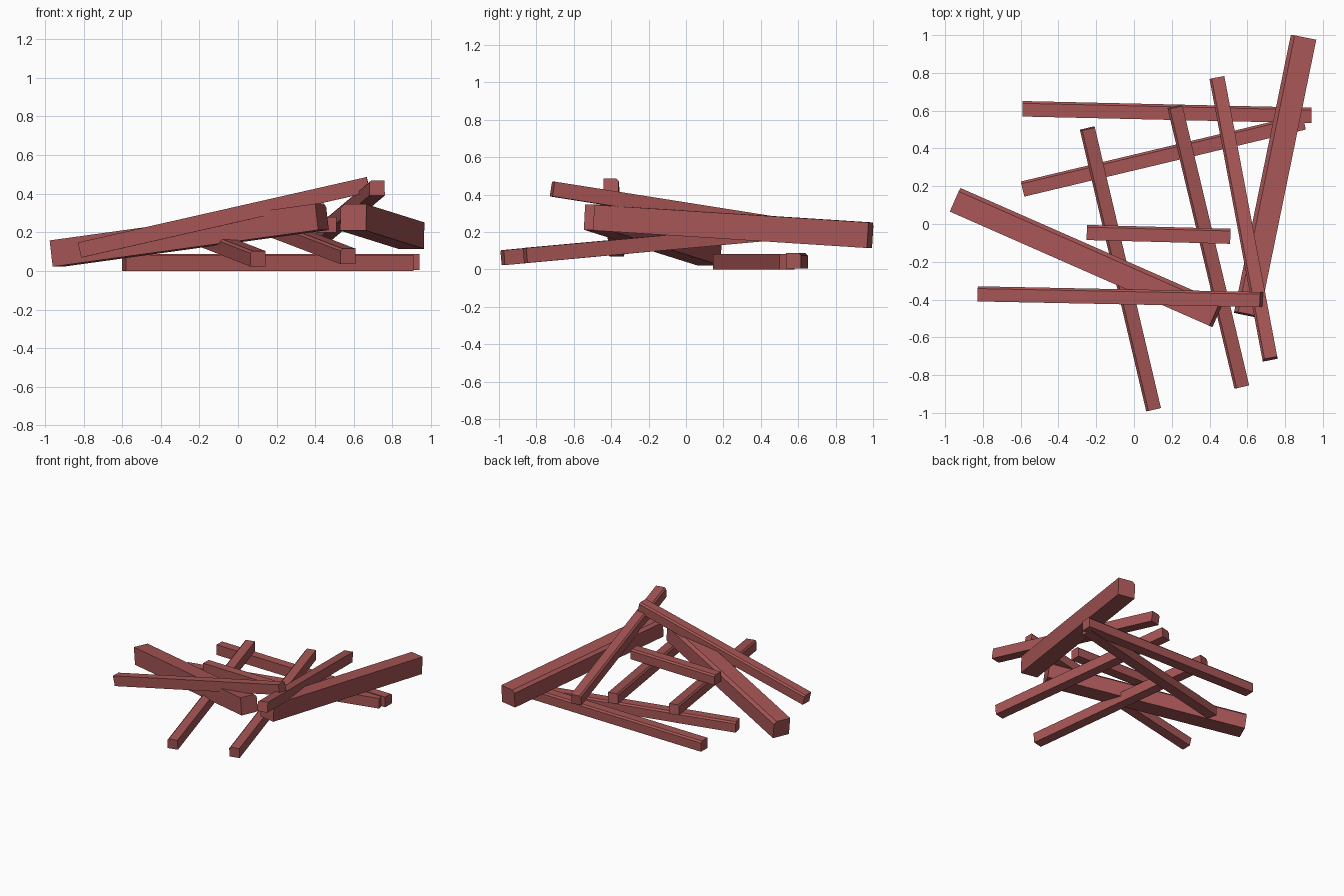
import bpy
import bmesh
from mathutils import Vector, Matrix

cube = bpy.data.objects.get("Cube")
if cube:
    bpy.data.objects.remove(cube, do_unlink=True)

# One red-brown colour for all the timber
wood = bpy.data.materials.new("red_brown_wood")
wood.use_nodes = True
colour = (0.38, 0.09, 0.09, 1)
wood.diffuse_color = colour
wood.node_tree.nodes["Principled BSDF"].inputs["Base Color"].default_value = colour


def beam(name, start, end, width):
    """Square timber between two end centres, one upper long edge chamfered."""
    a, b = Vector(start), Vector(end)
    along = (b - a).normalized()
    side = along.cross(Vector((0, 0, 1))).normalized()
    up = side.cross(along)
    frame = Matrix((side, along, up)).transposed().to_4x4()
    frame.translation = (a + b) / 2

    bm = bmesh.new()
    bmesh.ops.create_cube(bm, size=1)
    bmesh.ops.scale(bm, vec=(width, (b - a).length, width), verts=bm.verts)
    edge = [e for e in bm.edges if all(v.co.x < 0 and v.co.z > 0 for v in e.verts)]
    bmesh.ops.bevel(bm, geom=edge, offset=width * 0.15, segments=1, affect='EDGES')
    bm.transform(frame)
    mesh = bpy.data.meshes.new(name)
    bm.to_mesh(mesh)
    bm.free()
    mesh.materials.append(wood)
    obj = bpy.data.objects.new(name, mesh)
    bpy.context.collection.objects.link(obj)


# Bottom layer lying on the ground
beam("ground_beam_back", (-0.59, 0.61, 0.047), (0.94, 0.575, 0.047), 0.082)
beam("ground_beam_diagonal", (-0.59, 0.185, 0.041), (0.90, 0.54, 0.041), 0.082)

# Cross beams rising toward the back
beam("cross_beam_right", (0.103, -0.98, 0.063), (-0.247, 0.505, 0.2), 0.08)
beam("cross_beam_left", (0.57, -0.86, 0.075), (0.217, 0.62, 0.21), 0.08)
beam("short_beam", (-0.25, -0.045, 0.24), (0.51, -0.065, 0.24), 0.08)

# Two thick beams
beam("thick_beam_right", (-0.94, 0.125, 0.09), (0.435, -0.48, 0.28), 0.137)
beam("thick_beam_left", (0.597, -0.48, 0.277), (0.897, 0.985, 0.183), 0.137)

# Top layer leaning over the pile
beam("leaning_beam_front", (-0.82, -0.37, 0.108), (0.675, -0.4, 0.447), 0.08)
beam("leaning_beam_left", (0.72, -0.715, 0.43), (0.44, 0.77, 0.195), 0.08)
